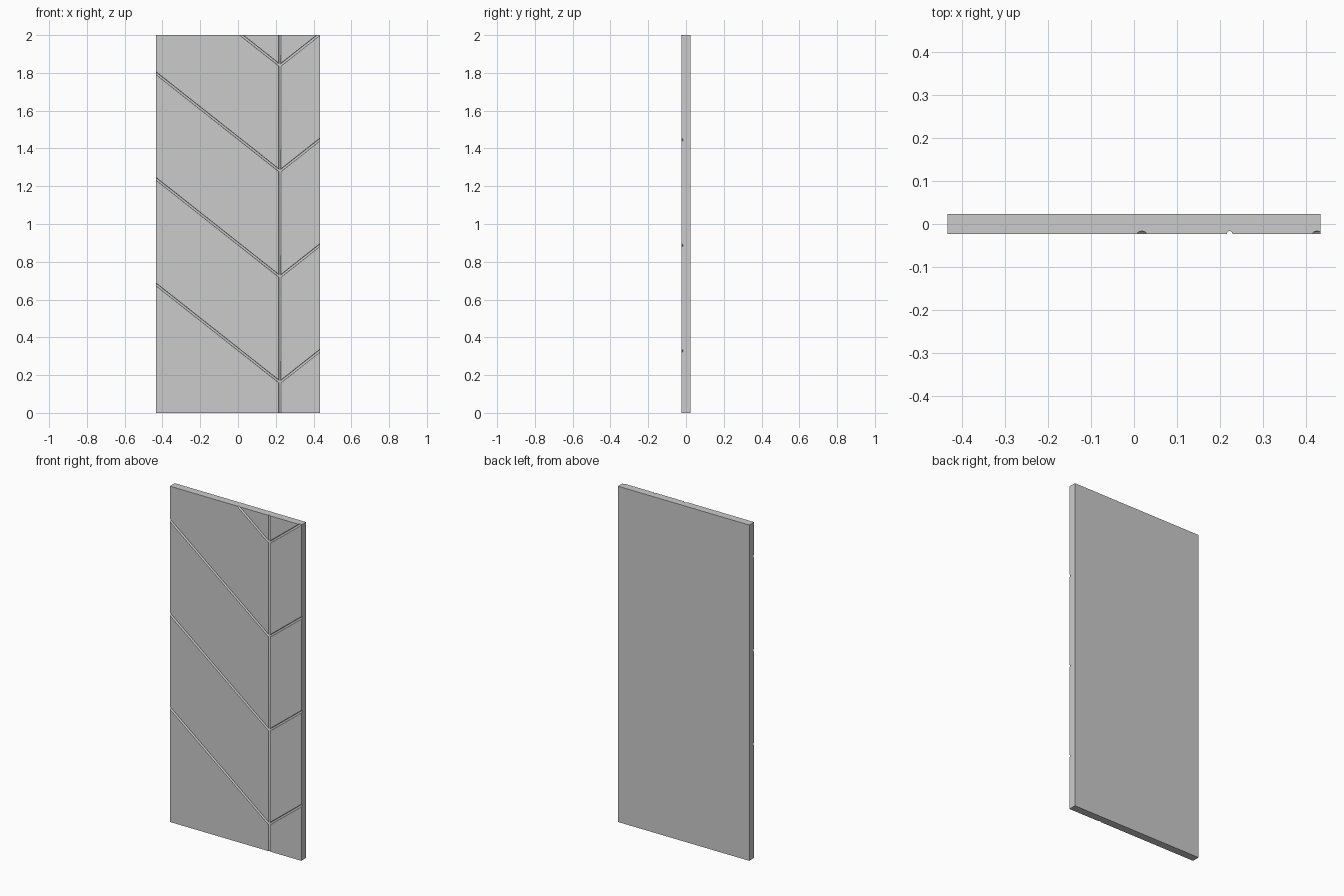
import bpy, bmesh, math

if "Cube" in bpy.data.objects:
    bpy.data.objects.remove(bpy.data.objects["Cube"])

W, D, H = 0.866, 0.046, 2.0      # panel size
R, SEG = 0.0065, 24              # groove radius and roundness
GX = 0.222                       # vertical groove position
SLOPE = 0.79                     # rise of the slanted grooves


def mesh_object(name, bm):
    bmesh.ops.recalc_face_normals(bm, faces=bm.faces)
    mesh = bpy.data.meshes.new(name)
    bm.to_mesh(mesh)
    bm.free()
    obj = bpy.data.objects.new(name, mesh)
    bpy.context.collection.objects.link(obj)
    return obj


def sweep(name, rings):
    """Closed tube through a list of rings of points."""
    bm = bmesh.new()
    loops = [[bm.verts.new(p) for p in ring] for ring in rings]
    for a, b in zip(loops, loops[1:]):
        for i in range(SEG):
            j = (i + 1) % SEG
            bm.faces.new((a[i], a[j], b[j], b[i]))
    bm.faces.new(loops[0])
    bm.faces.new(loops[-1])
    return mesh_object(name, bm)


angles = [2 * math.pi * (i + 0.5) / SEG for i in range(SEG)]
front = -D / 2

# Slab
bm = bmesh.new()
bmesh.ops.create_cube(bm, size=1)
for v in bm.verts:
    v.co = (v.co.x * W, v.co.y * D, (v.co.z + 0.5) * H)
panel = mesh_object("door_panel", bm)

# Vertical groove cutter
cutters = [sweep("vertical_groove_cutter", [
    [(GX + R * math.cos(a), front + R * math.sin(a), z) for a in angles]
    for z in (-0.1, H + 0.1)])]

# Mitred V-shaped groove cutters
stretch = R * math.hypot(1, SLOPE)
for k in range(4):
    z0 = 0.162 + 0.559 * k
    cutters.append(sweep("slanted_groove_cutter", [
        [(x, front + R * math.cos(a),
          z0 + SLOPE * abs(x - GX) + stretch * math.sin(a)) for a in angles]
        for x in (-W / 2 - 0.05, GX, W / 2 + 0.05)]))

# Carve the grooves, then remove the cutters
bpy.context.view_layer.objects.active = panel
panel.select_set(True)
for c in cutters:
    c.hide_render = True
    mod = panel.modifiers.new("groove", 'BOOLEAN')
    mod.operation = 'DIFFERENCE'
    mod.solver = 'EXACT'
    mod.object = c
    bpy.ops.object.modifier_apply(modifier=mod.name)
    bpy.data.objects.remove(c)

bpy.ops.object.shade_smooth_by_angle(angle=math.radians(30))
